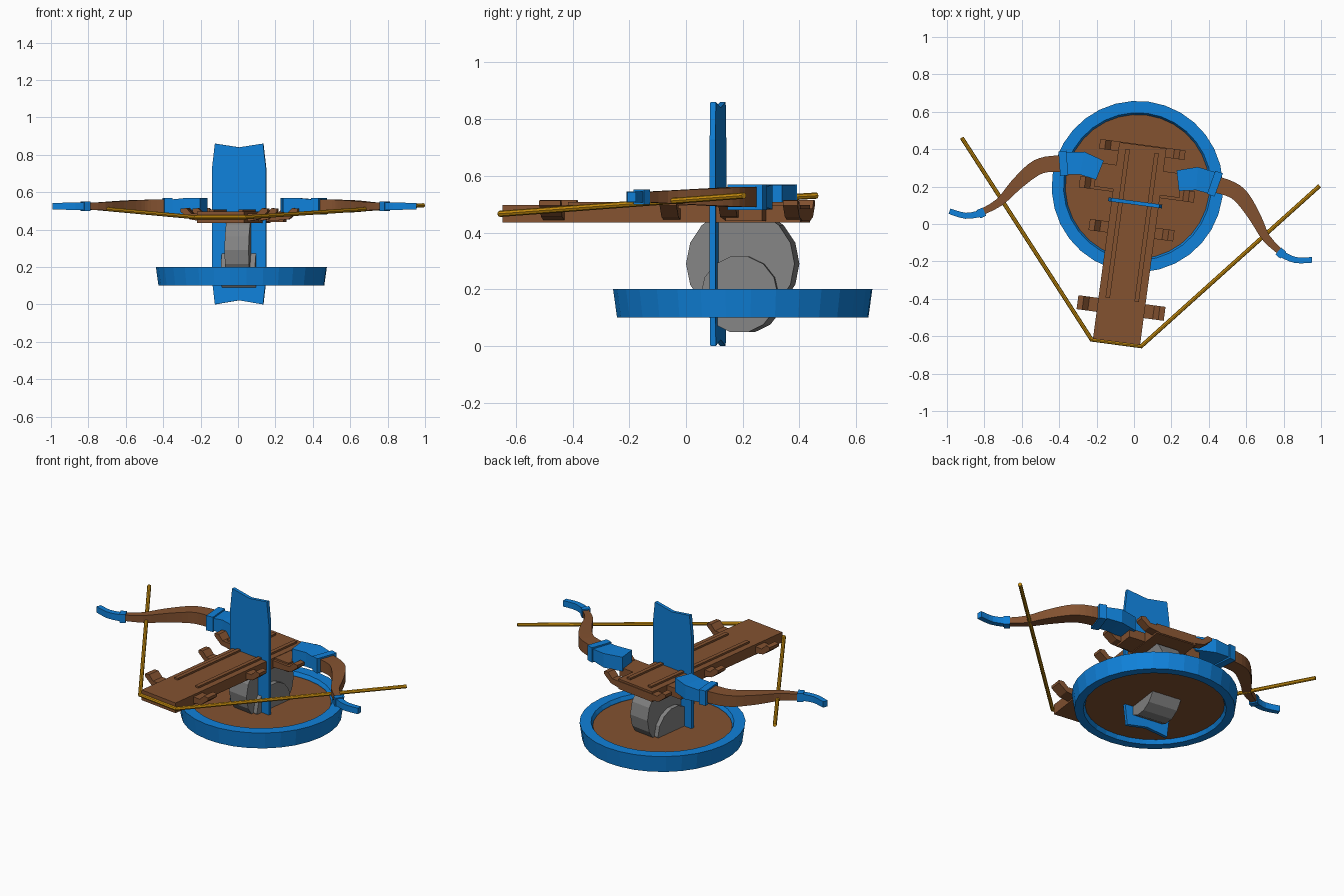
import bpy, bmesh, math
from mathutils import Matrix, Vector

cube = bpy.data.objects.get("Cube")
if cube:
    bpy.data.objects.remove(cube, do_unlink=True)

# The whole machine is turned slightly about the centre of its base
TURN = Matrix.Translation((0.018, 0.2, 0)) @ Matrix.Rotation(math.radians(-7.65), 4, 'Z')
SIDES = (("left", 1), ("right", -1))


def material(name, rgb):
    m = bpy.data.materials.new(name)
    m.use_nodes = True
    m.diffuse_color = (*rgb, 1)
    m.node_tree.nodes["Principled BSDF"].inputs["Base Color"].default_value = (*rgb, 1)
    return m


BLUE = material("blue", (0.005, 0.22, 0.70))
WOOD = material("brown wood", (0.23, 0.085, 0.03))
GRAY = material("gray stone", (0.23, 0.23, 0.23))
ROPE = material("golden rope", (0.62, 0.29, 0.005))


def finish(name, bm, mat):
    bmesh.ops.recalc_face_normals(bm, faces=bm.faces)
    me = bpy.data.meshes.new(name)
    bm.to_mesh(me)
    bm.free()
    me.materials.append(mat)
    ob = bpy.data.objects.new(name, me)
    ob.matrix_world = TURN
    bpy.context.collection.objects.link(ob)
    return ob


def loft(name, rings, mat, closed=False):
    """Skin a list of equal-sized vertex rings, capping the ends."""
    bm = bmesh.new()
    rows = [[bm.verts.new(p) for p in ring] for ring in rings]
    n = len(rows[0])
    pairs = list(zip(rows, rows[1:])) + ([(rows[-1], rows[0])] if closed else [])
    for a, b in pairs:
        for i in range(n):
            j = (i + 1) % n
            bm.faces.new((a[i], a[j], b[j], b[i]))
    if not closed:
        bm.faces.new(rows[0])
        bm.faces.new(rows[-1])
    return finish(name, bm, mat)


def box(name, x, y, z, mat):
    return loft(name, [[(x[0], y[0], h), (x[1], y[0], h), (x[1], y[1], h), (x[0], y[1], h)]
                       for h in z], mat)


def extrude_y(name, outline, y0, y1, mat):
    return loft(name, [[(x, y, z) for x, z in outline] for y in (y0, y1)], mat)


def circle(r, z, n=32):
    return [(r * math.cos(i * math.tau / n), r * math.sin(i * math.tau / n), z) for i in range(n)]


def wheel(name, r, half_width, z, n):
    rings = [[(x, p[0], z + p[1]) for p in circle(r, 0, n)] for x in (-half_width, half_width)]
    return loft(name, rings, GRAY)


def spline(stations, steps):
    """Smooth curve through stations, interpolating every component."""
    pts = [Vector(s) for s in stations]
    out = []
    for i in range(len(pts) - 1):
        a, b, c, d = pts[max(i - 1, 0)], pts[i], pts[i + 1], pts[min(i + 2, len(pts) - 1)]
        for k in range(steps):
            t = k / steps
            out.append(0.5 * (2 * b + (c - a) * t + (2 * a - 5 * b + 4 * c - d) * t ** 2
                              + (3 * b - a - 3 * c + d) * t ** 3))
    return out + [pts[-1]]


def sweep(name, stations, side, mat, steps=1):
    """Rectangular section along a flat path: x, y, half width, half height."""
    path = spline(stations, steps)
    rings = []
    for i, (x, y, w, h) in enumerate(path):
        t = (path[min(i + 1, len(path) - 1)] - path[max(i - 1, 0)]).xyz
        nx, ny = Vector((-t.y, t.x)).normalized() * w
        rings.append([(side * (x + s * nx), y + s * ny, 0.525 + k * h)
                      for s, k in ((-1, -1), (1, -1), (1, 1), (-1, 1))])
    return loft(name, rings, mat)


# Round base: tapered rim with a sunken wooden floor
loft("base_rim", [circle(0.444, 0.10), circle(0.458, 0.20), circle(0.395, 0.20),
                  circle(0.385, 0.18), circle(0.385, 0.12), circle(0.395, 0.10)], BLUE, True)
loft("base_floor", [circle(0.388, 0.125), circle(0.388, 0.175)], WOOD)

# Stone wheels carrying the stock
wheel("large_wheel", 0.193, 0.065, 0.29, 16)
wheel("small_wheel", 0.137, 0.092, 0.182, 14)

# Upright shield plate with notched ends
half = [(0, 0.84), (0.13, 0.86), (0.145, 0.73), (0.145, 0.13), (0.13, 0.0), (0, 0.022)]
plate = half + [(-x, z) for x, z in half[-2:0:-1]]
extrude_y("shield_plate", plate, -0.098, -0.078, BLUE)

# Long stock with two raised rails
box("stock", (-0.127, 0.127), (-0.838, 0.222), (0.435, 0.497), WOOD)
for side_name, s in SIDES:
    box(side_name + "_rail", sorted((s * 0.066, s * 0.09)), (-0.61, 0.19), (0.49, 0.508), WOOD)

# Cross bars with upturned ends
for name, y, depth, reach in (("front", -0.655, 0.075, 0.235), ("centre", -0.235, 0.06, 0.228),
                              ("middle", -0.015, 0.06, 0.31), ("rear", 0.2, 0.052, 0.23)):
    right = [(0.1, 0.44), (reach - 0.05, 0.455), (reach, 0.495),
             (reach, 0.512), (reach - 0.03, 0.515), (reach - 0.06, 0.485), (0.1, 0.485)]
    bar = right + [(-x, z) for x, z in reversed(right)]
    extrude_y(name + "_cross_bar", bar, y - depth / 2, y + depth / 2, WOOD)
box("limb_mount", (-0.23, 0.23), (-0.03, 0.1), (0.44, 0.495), WOOD)

# Bow limbs, their metal fittings and the ropes
for side_name, s in SIDES:
    sweep(side_name + "_clamp", [(0.21, 0.06, 0.055, 0.043), (0.31, 0.085, 0.062, 0.043),
                                 (0.40, 0.072, 0.06, 0.035)], s, BLUE)
    sweep(side_name + "_clamp_collar", [(0.388, 0.075, 0.066, 0.045),
                                        (0.43, 0.066, 0.066, 0.045)], s, BLUE)
    sweep(side_name + "_limb", [(0.40, 0.07, 0.045, 0.036), (0.50, 0.052, 0.042, 0.035),
                                (0.565, 0.014, 0.04, 0.033), (0.645, -0.078, 0.032, 0.028),
                                (0.721, -0.182, 0.022, 0.022), (0.82, -0.255, 0.016, 0.017)],
          s, WOOD, 3)
    sweep(side_name + "_tip_collar", [(0.793, -0.241, 0.024, 0.026),
                                      (0.822, -0.26, 0.024, 0.026)], s, BLUE)
    sweep(side_name + "_limb_tip", [(0.815, -0.256, 0.018, 0.02), (0.89, -0.277, 0.016, 0.019),
                                    (0.978, -0.264, 0.015, 0.018)], s, BLUE, 3)


curve_points = [(-0.962, 0.13, 0.53), (-0.134, -0.843, 0.466),
                (0.134, -0.843, 0.466), (0.962, 0.13, 0.53)]
for name, a, b in zip(("right_rope", "front_rope", "left_rope"), curve_points, curve_points[1:]):
    a, b = Vector(a), Vector(b)
    bm = bmesh.new()
    place = Matrix.Translation((a + b) / 2) @ (b - a).to_track_quat('Z', 'Y').to_matrix().to_4x4()
    bmesh.ops.create_cone(bm, cap_ends=True, segments=8, radius1=0.011, radius2=0.011,
                          depth=(b - a).length + 0.01, matrix=place)
    finish(name, bm, ROPE)
